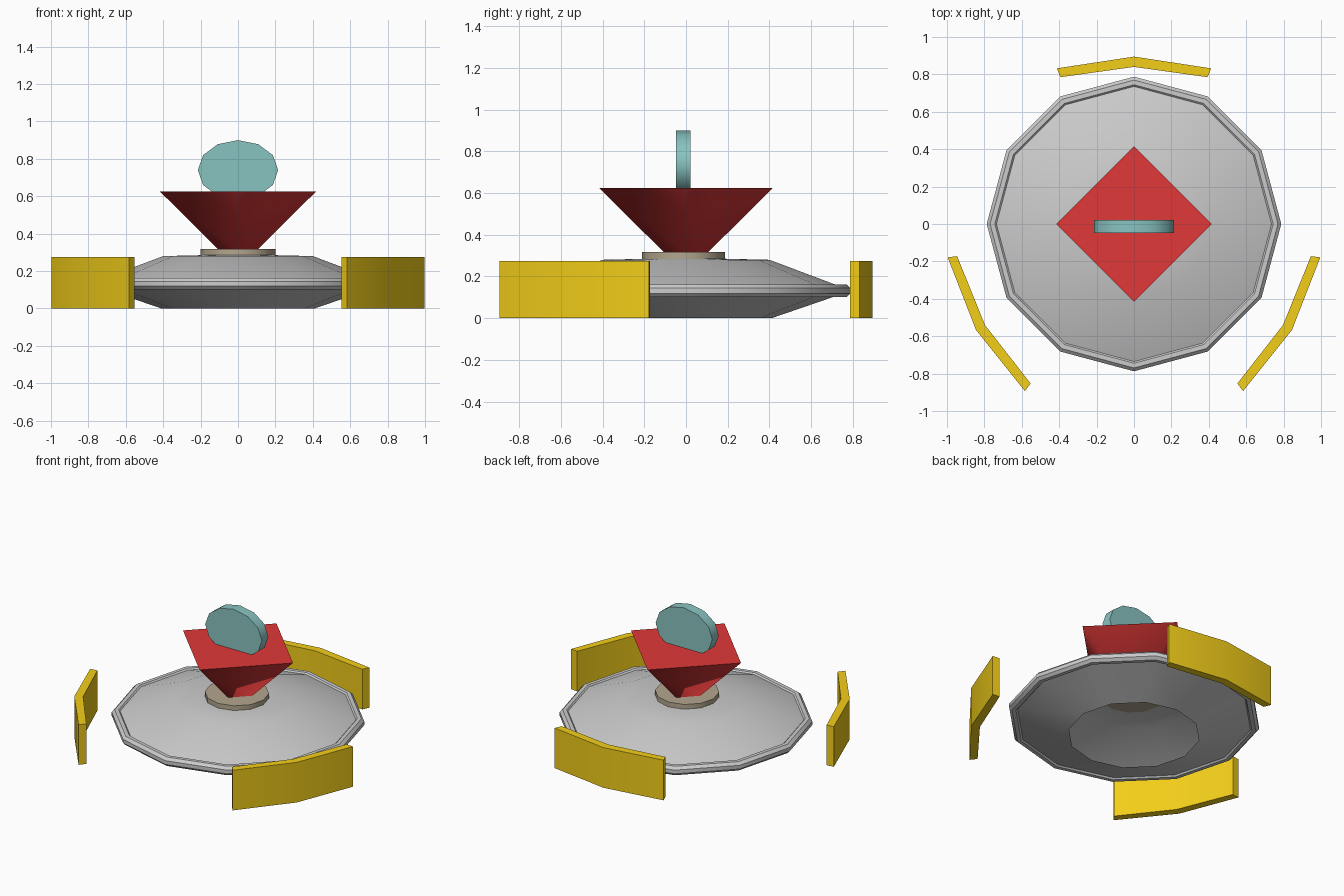
import bpy, bmesh
from math import pi, cos, sin, radians
from mathutils import Matrix, Vector

if "Cube" in bpy.data.objects:
    bpy.data.objects.remove(bpy.data.objects["Cube"])

N = 12


def material(name, rgb):
    m = bpy.data.materials.new(name)
    m.diffuse_color = (*rgb, 1)
    m.use_nodes = True
    m.node_tree.nodes["Principled BSDF"].inputs["Base Color"].default_value = m.diffuse_color
    return m


def finish(ob, mat=None, angle=40):
    if mat:
        ob.data.materials.append(mat)
    bpy.ops.object.select_all(action='DESELECT')
    ob.select_set(True)
    bpy.context.view_layer.objects.active = ob
    bpy.ops.object.shade_smooth_by_angle(angle=radians(angle))
    return ob


def mesh_object(name, verts, faces, mat=None, angle=40):
    me = bpy.data.meshes.new(name)
    me.from_pydata(verts, [], faces)
    ob = bpy.data.objects.new(name, me)
    bpy.context.collection.objects.link(ob)
    bm = bmesh.new()
    bm.from_mesh(me)
    bmesh.ops.recalc_face_normals(bm, faces=bm.faces)
    bm.to_mesh(me)
    bm.free()
    return finish(ob, mat, angle)


def lathe(name, profile, closed=False):
    verts = [(r * cos(2 * pi * i / N), r * sin(2 * pi * i / N), z)
             for r, z in profile for i in range(N)]
    rows = len(profile)
    faces = []
    for k in range(rows if closed else rows - 1):
        a, b = k * N, (k + 1) % rows * N
        for i in range(N):
            j = (i + 1) % N
            faces.append((a + i, a + j, b + j, b + i))
    return mesh_object(name, verts, faces)


def cone(name, sides, r1, r2, depth, loc, mat, angle=40, rot=(0, 0, 0), scale=(1, 1, 1)):
    bm = bmesh.new()
    bmesh.ops.create_cone(bm, cap_ends=True, segments=sides, radius1=r1, radius2=r2, depth=depth,
                          matrix=Matrix.LocRotScale(None, None, Vector(scale)))
    me = bpy.data.meshes.new(name)
    bm.to_mesh(me)
    bm.free()
    ob = bpy.data.objects.new(name, me)
    ob.location, ob.rotation_euler = loc, rot
    bpy.context.collection.objects.link(ob)
    return finish(ob, mat, angle)


gold = material("gold", (0.9, 0.62, 0.01))
red = material("red", (0.75, 0.04, 0.04))
teal = material("teal", (0.25, 0.55, 0.53))
tan = material("tan", (0.45, 0.38, 0.27))

# hollow dish, open underneath and under the collar
lathe("dish", [(0.19, 0.285), (0.40, 0.28), (0.745, 0.15), (0.745, 0.115), (0.41, 0.0)])

# rounded rim around the dish
lathe("dish_rim", [(0.757 + 0.033 * cos(pi * (k + 0.5) / 4), 0.132 + 0.033 * sin(pi * (k + 0.5) / 4))
                   for k in range(8)], closed=True).data.update()

# collar, inverted pyramid and upright oval plate
cone("collar", N, 0.2, 0.2, 0.037, (0, -0.012, 0.2985), tan)
cone("inverted_pyramid", 4, 0.105, 0.417, 0.31, (0, 0, 0.47), red, angle=95)
cone("oval_plate", N, 0.215, 0.215, 0.07, (0, -0.013, 0.74), teal,
     rot=(pi / 2, 0, 0), scale=(1, 0.16 / 0.215, 1))

# three bent panels arranged around a point slightly in front of the centre
CENTRE = Vector((0, -0.08, 0))
outline = [(0.413, 0.832), (0, 0.895), (-0.413, 0.832), (-0.393, 0.785), (0, 0.84), (0.393, 0.785)]
for n, name in enumerate(("back_panel", "left_panel", "right_panel")):
    turn = Matrix.Rotation(n * 2 * pi / 3, 3, 'Z')
    verts = [turn @ (Vector((x, y, z)) - CENTRE) + CENTRE for z in (0, 0.275) for x, y in outline]
    faces = [(i, (i + 1) % 6, (i + 1) % 6 + 6, i + 6) for i in range(6)]
    for o in (0, 6):
        faces += [(o, o + 1, o + 4, o + 5), (o + 1, o + 2, o + 3, o + 4)]
    mesh_object(name, verts, faces, gold)
